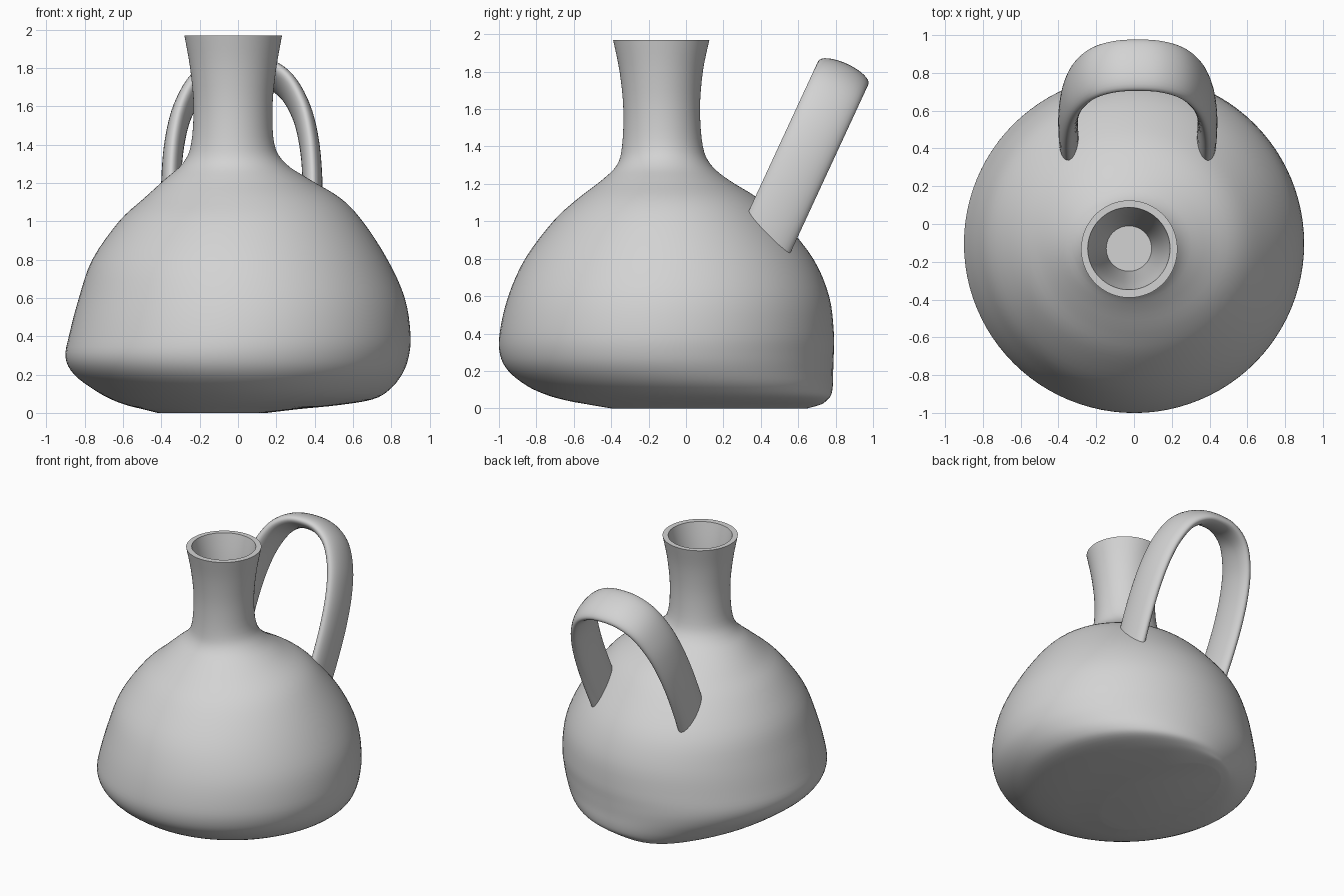
import bpy, bmesh, math
from mathutils import Vector

if "Cube" in bpy.data.objects:
    bpy.data.objects.remove(bpy.data.objects["Cube"])

clay = bpy.data.materials.new("light grey clay")
clay.diffuse_color = (0.65, 0.65, 0.65, 1)
clay.use_nodes = True
clay.node_tree.nodes["Principled BSDF"].inputs["Base Color"].default_value = clay.diffuse_color


def catmull(rows, n):
    """Smoothly resample a list of number rows."""
    rows = [Vector(r) for r in rows]
    out = []
    for i in range(len(rows) - 1):
        a, b, c = rows[max(i - 1, 0)], rows[i], rows[i + 1]
        d = rows[min(i + 2, len(rows) - 1)]
        for k in range(n):
            t = k / n
            out.append(0.5 * (2 * b + (c - a) * t + (2 * a - 5 * b + 4 * c - d) * t * t
                              + (3 * b - a - 3 * c + d) * t ** 3))
    out.append(rows[-1])
    return out


def loft(name, rings):
    """Skin closed rings and cap both ends."""
    bm = bmesh.new()
    loops = [[bm.verts.new(p) for p in r] for r in rings]
    n = len(loops[0])
    for a, b in zip(loops, loops[1:]):
        for i in range(n):
            j = (i + 1) % n
            bm.faces.new((a[i], a[j], b[j], b[i]))
    bm.faces.new(loops[0][::-1])
    bm.faces.new(loops[-1])
    bmesh.ops.recalc_face_normals(bm, faces=bm.faces)
    for f in bm.faces:
        f.smooth = True
    me = bpy.data.meshes.new(name)
    bm.to_mesh(me)
    bm.free()
    me.materials.append(clay)
    me.set_sharp_from_angle(angle=math.radians(40))
    ob = bpy.data.objects.new(name, me)
    bpy.context.collection.objects.link(ob)
    return ob


def oval(z, x0, x1, y0, y1, n=96):
    cx, cy, rx, ry = (x0 + x1) / 2, (y0 + y1) / 2, (x1 - x0) / 2, (y1 - y0) / 2
    return [(cx + rx * math.cos(2 * math.pi * i / n),
             cy + ry * math.sin(2 * math.pi * i / n), z) for i in range(n)]


# body and neck: height, then left, right, front and back extents
profile = [
    (0.00, -0.42, 0.15, -0.40, 0.65),
    (0.02, -0.50, 0.32, -0.52, 0.72),
    (0.04, -0.58, 0.52, -0.63, 0.75),
    (0.07, -0.66, 0.70, -0.74, 0.775),
    (0.12, -0.75, 0.79, -0.85, 0.785),
    (0.20, -0.855, 0.855, -0.95, 0.787),
    (0.29, -0.90, 0.89, -0.995, 0.79),
    (0.41, -0.88, 0.90, -0.995, 0.79),
    (0.60, -0.83, 0.87, -0.95, 0.765),
    (0.80, -0.76, 0.78, -0.86, 0.68),
    (1.00, -0.62, 0.65, -0.71, 0.52),
    (1.12, -0.49, 0.535, -0.58, 0.39),
    (1.22, -0.38, 0.37, -0.45, 0.23),
    (1.30, -0.29, 0.25, -0.37, 0.135),
    (1.40, -0.245, 0.19, -0.342, 0.09),
    (1.60, -0.232, 0.18, -0.335, 0.075),
    (1.80, -0.25, 0.20, -0.355, 0.09),
    (1.97, -0.28, 0.23, -0.39, 0.125),
]
rings = [oval(*r) for r in catmull(profile, 4)]
# hollow inside of the neck: radius, height
for r, z in catmull([(0.218, 1.97), (0.19, 1.83), (0.165, 1.65), (0.14, 1.42), (0.12, 1.22)], 3):
    rings.append(oval(z, -0.027 - r, -0.027 + r, -0.13 - r, -0.13 + r))
loft("jug_body", rings)

# strap handle: arch in a leaning plane
up = Vector((0, 0.42, 0.907)).normalized()
wide = Vector((0, 0.907, -0.42)).normalized()
base = Vector((0.02, 0.45, 0.95))
half = [(0.36, -0.1), (0.368, 0.1), (0.368, 0.3), (0.352, 0.5), (0.312, 0.68),
        (0.235, 0.83), (0.125, 0.91)]
path = catmull(half + [(0, 0.93)] + [(-x, s) for x, s in reversed(half)], 5)
rings = []
for i, p in enumerate(path):
    t = (path[min(i + 1, len(path) - 1)] - path[max(i - 1, 0)]).normalized()
    out = Vector((t.y, 0, 0)) - up * t.x
    c = base + Vector((p.x, 0, 0)) + up * p.y
    rings.append([c + wide * (0.148 * math.cos(a)) + out * (0.052 * math.sin(a))
                  for a in (2 * math.pi * k / 32 for k in range(32))])
loft("handle", rings)
